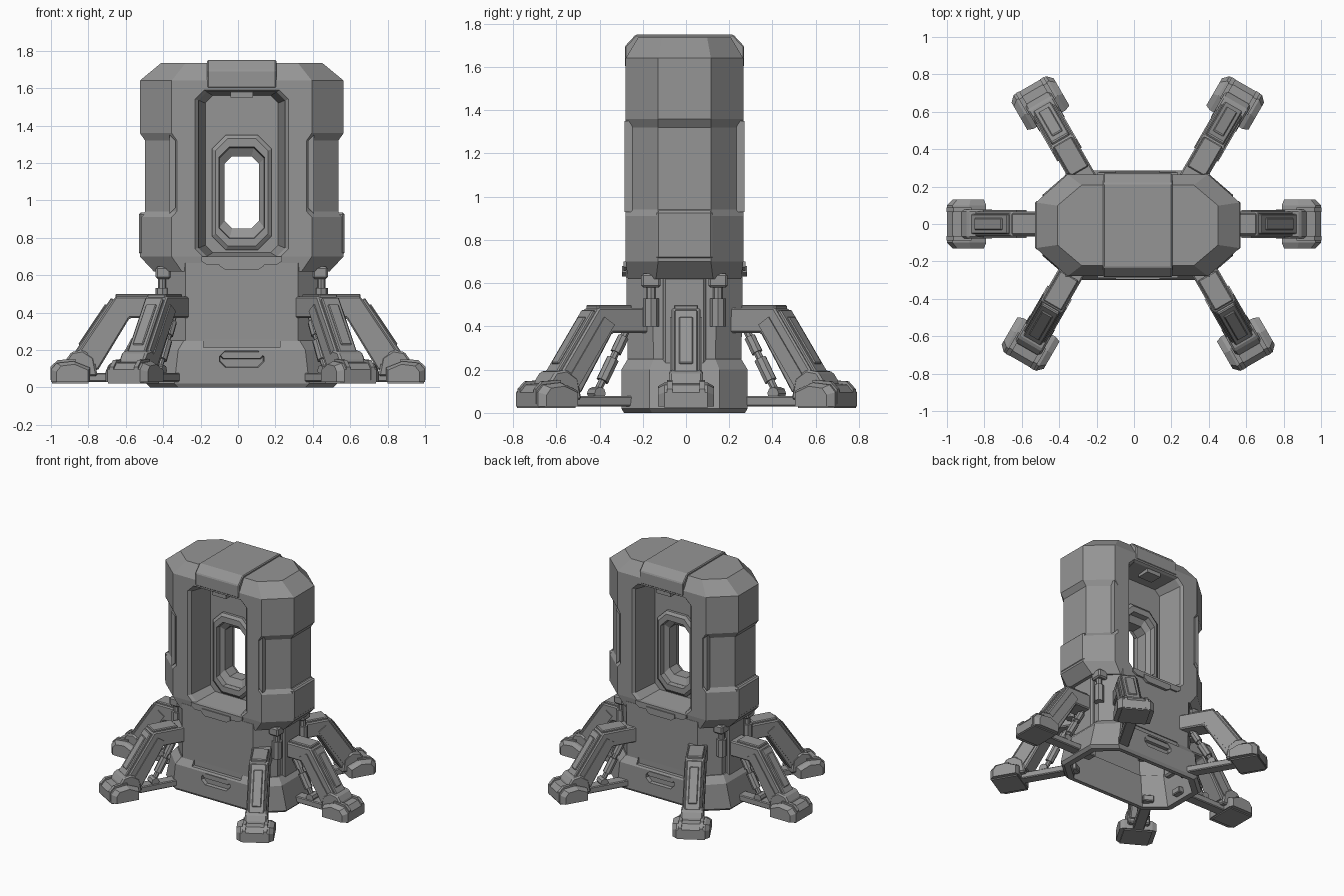
import bpy, bmesh, math
from mathutils import Matrix, Vector

cube = bpy.data.objects.get("Cube")
if cube:
    bpy.data.objects.remove(cube, do_unlink=True)

grey = bpy.data.materials.new("plain_grey")
grey.use_nodes = True
GREY = (0.3, 0.3, 0.3, 1)
grey.diffuse_color = GREY
grey.node_tree.nodes["Principled BSDF"].inputs["Base Color"].default_value = GREY

CX, CY = 0.02, -0.007   # body centre
BODY = Matrix.Translation((CX, CY, 0))


def loft(name, rings, matrix=BODY, bevel=0):
    """Solid skinned through rings of equal point count."""
    bm = bmesh.new()
    loops = [[bm.verts.new(p) for p in r] for r in rings]
    for a, b in zip(loops, loops[1:]):
        for i in range(len(a)):
            j = (i + 1) % len(a)
            bm.faces.new((a[i], a[j], b[j], b[i]))
    bm.faces.new(loops[0])
    bm.faces.new(loops[-1])
    bmesh.ops.recalc_face_normals(bm, faces=bm.faces)
    bm.transform(matrix)
    mesh = bpy.data.meshes.new(name)
    bm.to_mesh(mesh)
    bm.free()
    mesh.materials.append(grey)
    ob = bpy.data.objects.new(name, mesh)
    bpy.context.collection.objects.link(ob)
    if bevel:
        mod = ob.modifiers.new("bevel", "BEVEL")
        mod.width, mod.segments = bevel, 1
    return ob


def octagon(hx, hy, cx, cy):
    q = [(hx, hy - cy), (hx - cx, hy)]
    return (q + [(-x, y) for x, y in q[::-1]] + [(-x, -y) for x, y in q]
            + [(x, -y) for x, y in q[::-1]])


def level(z, hx, hy, cx, cy):
    return [(x, y, z) for x, y in octagon(hx, hy, cx, cy)]


def upright(y, hx, z0, z1, c):
    return [(x, y, (z0 + z1) / 2 + z) for x, z in octagon(hx, (z1 - z0) / 2, c, c)]


def prism(name, profile, half, matrix=BODY, bevel=0):
    """Side profile (x, z) extruded across y."""
    return loft(name, [[(x, y, z) for x, z in profile] for y in (-half, half)], matrix, bevel)


def box(name, x, y, z, matrix=BODY, bevel=0):
    return loft(name, [[(x[0], y[0], h), (x[1], y[0], h), (x[1], y[1], h), (x[0], y[1], h)]
                       for h in z], matrix, bevel)


def rod(name, p, q, radius, matrix=BODY, sides=8):
    p, q = Vector(p), Vector(q)
    rot = (q - p).to_track_quat("Z", "Y")
    circle = [Vector((radius * math.cos(math.tau * i / sides),
                      radius * math.sin(math.tau * i / sides), 0)) for i in range(sides)]
    return loft(name, [[e + rot @ c for c in circle] for e in (p, q)], matrix)


def cut(target, cutter):
    mod = target.modifiers.new("cut", "BOOLEAN")
    mod.object, mod.operation, mod.solver = cutter, "DIFFERENCE", "EXACT"
    bpy.context.view_layer.objects.active = target
    bpy.ops.object.modifier_apply(modifier=mod.name)
    bpy.data.objects.remove(cutter, do_unlink=True)


def open_bottom(ob, height):
    """Removes the downward faces below a height."""
    bm = bmesh.new()
    bm.from_mesh(ob.data)
    caps = [f for f in bm.faces if f.normal.z < -0.9 and f.calc_center_median().z < height]
    bmesh.ops.delete(bm, geom=caps, context="FACES")
    bm.to_mesh(ob.data)
    bm.free()


def sided(side, rings):
    return [[(x, y * side, z) for x, y, z in r] for r in rings]


# Upper shell with pinched waist and chamfered roof
shell = loft("upper_shell", [
    level(0.62, 0.47, 0.262, 0.15, 0.13), level(0.70, 0.545, 0.272, 0.17, 0.15),
    level(0.91, 0.545, 0.272, 0.17, 0.15), level(0.94, 0.517, 0.272, 0.17, 0.15),
    level(1.32, 0.517, 0.272, 0.17, 0.15), level(1.36, 0.545, 0.272, 0.17, 0.15),
    level(1.64, 0.545, 0.272, 0.17, 0.15), level(1.735, 0.43, 0.215, 0.13, 0.11)])

# Lower column and flared base
column = loft("lower_column", [level(0.18, 0.42, 0.262, 0.12, 0.12),
                               level(0.665, 0.42, 0.27, 0.12, 0.12)])
base = loft("flared_base", [
    level(0, 0.49, 0.28, 0.15, 0.13), level(0.02, 0.51, 0.292, 0.15, 0.13),
    level(0.2, 0.47, 0.292, 0.13, 0.13), level(0.25, 0.43, 0.262, 0.12, 0.12)])
# Hollow underside
cut(base, loft("hollow_cutter", [level(-0.1, 0.46, 0.25, 0.14, 0.12),
                                 level(0.3, 0.405, 0.25, 0.11, 0.11)]))

# Door recesses, slots and handles on both broad sides
for side, end in ((-1, "front"), (1, "back")):
    cut(shell, loft("recess_cutter", sided(side, [
        upright(0.4, 0.255, 0.69, 1.59, 0.05), upright(0.272, 0.25, 0.69, 1.59, 0.05),
        upright(0.255, 0.232, 0.70, 1.58, 0.045), upright(0.075, 0.195, 0.72, 1.56, 0.04)])))
    for part in (base, column):
        cut(part, box("slot_cutter", (-0.205, 0.205), sorted((side * 0.256, side * 0.4)),
                      (0.213, 0.257)))
    cut(base, loft("handle_cutter", sided(side, [
        upright(0.4, 0.14, 0.095, 0.203, 0.035), upright(0.265, 0.115, 0.11, 0.193, 0.03)])))
    loft(end + "_handle", sided(side, [
        upright(0.26, 0.115, 0.15, 0.195, 0.015), upright(0.288, 0.11, 0.155, 0.19, 0.012)]))
    # Sill lip below the recess and latch above it
    for n, (w, low, high, out) in enumerate(((0.215, 0.655, 0.70, 0.283), (0.12, 0.63, 0.68, 0.29))):
        lip = [(-w, high), (w, high), (w, low + 0.02), (w - 0.03, low), (0.03 - w, low), (-w, low + 0.02)]
        loft(f"{end}_sill_{n}", [[(x, side * y, z) for x, z in lip] for y in (0.24, out)])
    box(end + "_latch", (-0.06, 0.06), sorted((side * 0.15, side * 0.25)), (1.55, 1.60))
    # Raised panels flanking the doorway
    for s in (-1, 1):
        rim = [(0.355, 0.96), (0.355, 1.32), (0.385, 1.35), (0.385, 0.93)]
        loft(f"{end}_flank_edge", [[(s * x, side * y, z) for x, z in rim] for y in (0.24, 0.277)])
open_bottom(column, 0.19)

# Octagonal window through the middle wall
frame = loft("window_frame", [
    upright(-0.11, 0.14, 0.755, 1.33, 0.065), upright(-0.095, 0.16, 0.735, 1.35, 0.075),
    upright(0.095, 0.16, 0.735, 1.35, 0.075), upright(0.11, 0.14, 0.755, 1.33, 0.065)])
cut(shell, loft("window_cutter", [upright(y, 0.13, 0.80, 1.29, 0.06) for y in (-0.2, 0.2)]))
cut(frame, loft("window_cutter", [
    upright(-0.2, 0.125, 0.79, 1.30, 0.055), upright(-0.07, 0.12, 0.80, 1.28, 0.055),
    upright(-0.045, 0.092, 0.85, 1.235, 0.04), upright(0.045, 0.092, 0.85, 1.235, 0.04),
    upright(0.07, 0.12, 0.80, 1.28, 0.055), upright(0.2, 0.125, 0.79, 1.30, 0.055)]))

# Raised band over the roof
band = [(-0.276, 1.6), (-0.276, 1.695), (-0.225, 1.75), (0.225, 1.75), (0.276, 1.695), (0.276, 1.6)]
loft("roof_band", [[(x, y, z) for y, z in band] for x in (-0.185, 0.185)], bevel=0.006)

# Brackets and hydraulics hanging beneath the shell
for sx in (-1, 1):
    box("side_spine", sorted((sx * 0.38, sx * 0.445)), (-0.10, 0.10), (0.2, 0.64), bevel=0.012)
    box("waist_side_plate", sorted((sx * 0.45, sx * 0.549)), (-0.13, 0.13), (0.71, 0.935), bevel=0.01)
    for sy in (-1, 1):
        box("hanger_bracket", sorted((sx * 0.38, sx * 0.46)), sorted((sy * 0.11, sy * 0.2)),
            (0.58, 0.645), bevel=0.01)
        rod("hanger_piston", (sx * 0.425, sy * 0.155, 0.42), (sx * 0.425, sy * 0.155, 0.62), 0.022)
        rod("hanger_sleeve", (sx * 0.425, sy * 0.155, 0.40), (sx * 0.425, sy * 0.155, 0.53), 0.036)


def strip(a, b, low, high):
    """Slab lying along the sloped shin edge from a to b."""
    a, b = Vector(a), Vector(b)
    d = (b - a).normalized()
    n = Vector((-d.y, d.x))
    return [a + n * low, a + n * high, b + n * high, b + n * low]


def build_leg(name, x, y, angle):
    m = Matrix.Translation((x, y, 0)) @ Matrix.Rotation(math.radians(angle), 4, "Z")
    knee, ankle = (-0.345, 0.485), (-0.12, 0.15)
    # Bent main beam with layered armour
    prism(name + "_beam", [(-0.62, 0.37), (-0.62, 0.485), knee, ankle, (-0.25, 0.09), (-0.42, 0.37)],
          0.068, m, 0.008)
    prism(name + "_side_panel", strip((-0.355, 0.455), (-0.16, 0.165), -0.085, -0.02), 0.075, m)
    prism(name + "_shin_cover", strip((-0.335, 0.47), (-0.14, 0.18), -0.01, 0.016), 0.054, m, 0.006)
    prism(name + "_shin_ridge", strip((-0.31, 0.433), (-0.165, 0.217), 0, 0.024), 0.032, m, 0.005)
    box(name + "_knee_plate", (-0.53, -0.345), (-0.056, 0.056), (0.47, 0.5), m, 0.006)
    # Foot with tapered toe, ankle block and toe ribs
    foot = [(0, 0.03), (0, 0.095), (-0.03, 0.13), (-0.12, 0.14), (-0.21, 0.105), (-0.21, 0.03)]
    loft(name + "_foot", [[(px * (0.8 if abs(w) > 0.12 else 1) - (0.03 if abs(w) > 0.12 else 0), w,
                            pz * (0.88 if abs(w) > 0.12 and pz > 0.05 else 1)) for px, pz in foot]
                          for w in (-0.13, -0.1, 0.1, 0.13)], m)
    box(name + "_sole", (-0.2, -0.005), (-0.1, 0.1), (0.022, 0.05), m)
    prism(name + "_ankle", [(-0.25, 0.06), (-0.23, 0.16), (-0.17, 0.2), (-0.11, 0.19),
                            (-0.075, 0.14), (-0.075, 0.06)], 0.078, m, 0.01)
    for s in (-1, 1):
        prism(name + "_toe_rib", [(0.002, 0.04), (0.002, 0.11), (-0.035, 0.146), (-0.13, 0.152),
                                  (-0.13, 0.04)], 0.012, m @ Matrix.Translation((0, s * 0.075, 0)))
    # Ground strut and diagonal shock absorber
    box(name + "_strut", (-0.62, -0.15), (-0.04, 0.04), (0.03, 0.078), m, 0.006)
    low, high = Vector((-0.37, 0, 0.09)), Vector((-0.53, 0, 0.38))
    rod(name + "_shock_rod", low, high, 0.018, m)
    rod(name + "_shock_sleeve", low.lerp(high, 0.2), low.lerp(high, 0.55), 0.03, m)
    rod(name + "_shock_cap", low.lerp(high, 0.65), low.lerp(high, 0.9), 0.027, m)
    rod(name + "_shock_pivot", low - Vector((0, 0.035, 0)), low + Vector((0, 0.035, 0)), 0.03, m)


for leg in (("left_leg", 1, 0, 0), ("right_leg", -1, 0, 180),
            ("back_left_leg", 0.598, 0.74, 60), ("back_right_leg", -0.557, 0.74, 120),
            ("front_right_leg", -0.61, -0.735, 240), ("front_left_leg", 0.655, -0.735, 300)):
    build_leg(*leg)
